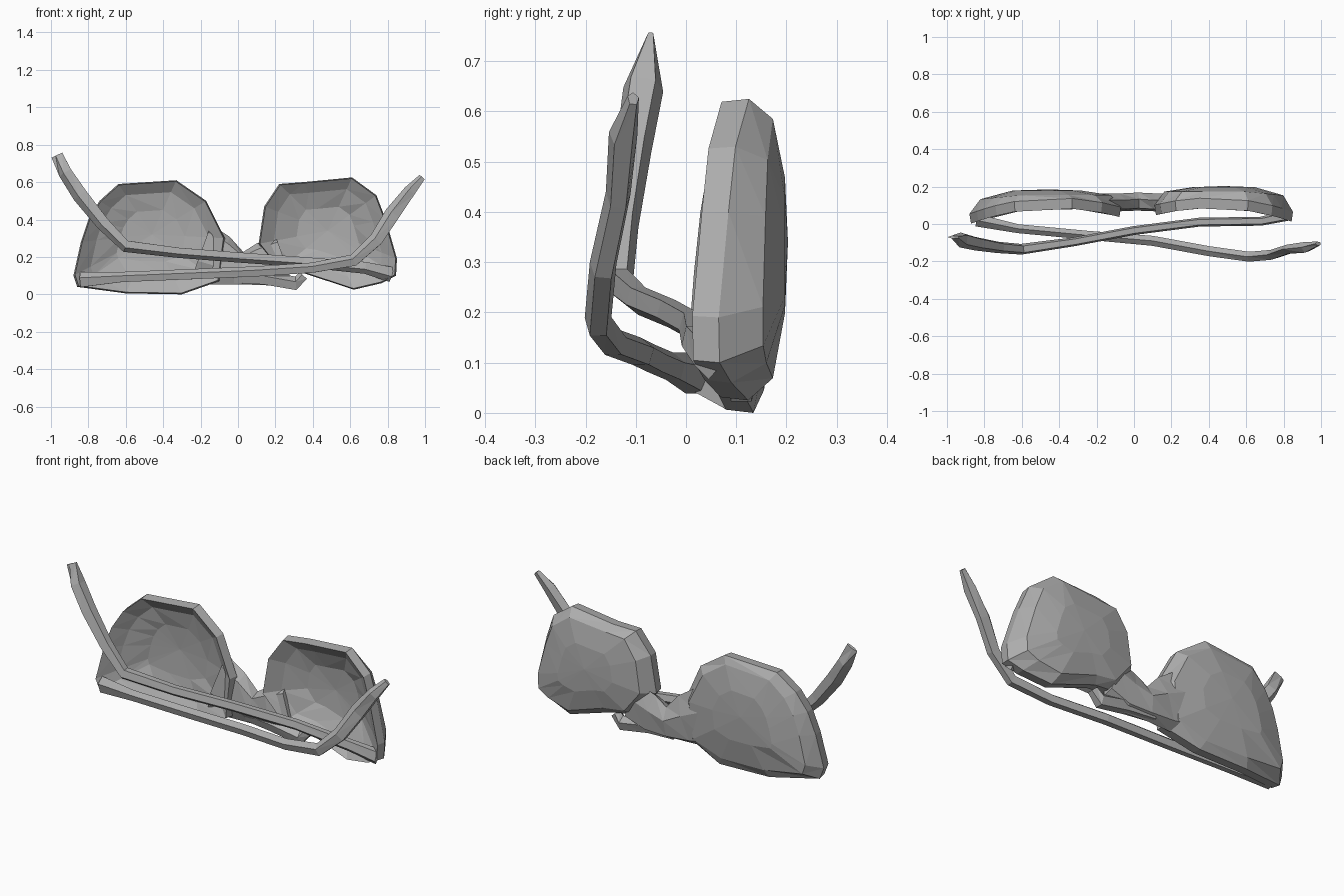
import bpy, bmesh, math
from mathutils import Vector

cube = bpy.data.objects.get("Cube")
if cube:
    bpy.data.objects.remove(cube, do_unlink=True)

grey = bpy.data.materials.new("plain grey")
grey.use_nodes = True
GREY = (0.42, 0.42, 0.42, 1)
grey.diffuse_color = GREY
grey.node_tree.nodes["Principled BSDF"].inputs["Base Color"].default_value = GREY


def finish(name, bm):
    bmesh.ops.recalc_face_normals(bm, faces=bm.faces)
    mesh = bpy.data.meshes.new(name)
    bm.to_mesh(mesh)
    bm.free()
    mesh.materials.append(grey)
    obj = bpy.data.objects.new(name, mesh)
    bpy.context.collection.objects.link(obj)
    return obj


def bridge_rings(bm, a, b):
    n = len(a)
    for i in range(n):
        j = (i + 1) % n
        bm.faces.new((a[i], a[j], b[j]))
        bm.faces.new((a[i], b[j], b[i]))


def fan(bm, ring, tip):
    for i in range(len(ring)):
        bm.faces.new((ring[i], ring[(i + 1) % len(ring)], tip))


def rim_y(x):
    """Front edge of the wraparound frame."""
    return 0.085 - 0.075 * ((abs(x) - 0.42) / 0.43) ** 2


def lens(name, outline, centre, depth):
    """Hollow-fronted, round-backed lens with its rim."""
    bm = bmesh.new()
    cx, cz = centre

    def ring(scale, y_of):
        out = []
        for x, z in outline:
            px, pz = cx + (x - cx) * scale, cz + (z - cz) * scale
            out.append(bm.verts.new((px, y_of(px), pz)))
        return out

    rings = [
        ring(0.45, lambda x: depth - 0.045),
        ring(0.78, lambda x: rim_y(x) + 0.04),
        ring(0.98, rim_y),
        ring(1.0, lambda x: rim_y(x) + 0.055),
        ring(0.86, lambda x: depth - 0.03 - 0.1 * max(0, abs(x) - 0.6)),
        ring(0.45, lambda x: depth - 0.006),
    ]
    for a, b in zip(rings, rings[1:]):
        bridge_rings(bm, a, b)
    fan(bm, rings[0], bm.verts.new((cx, depth - 0.035, cz)))
    fan(bm, rings[-1], bm.verts.new((cx, depth, cz)))
    return finish(name, bm)


def tube(name, path, sides=5):
    """Faceted bar through points of (x, y, z, half depth, half height)."""
    bm = bmesh.new()
    pts = [Vector(p[:3]) for p in path]
    rings = []
    for i, p in enumerate(path):
        tangent = (pts[min(i + 1, len(pts) - 1)] - pts[max(i - 1, 0)]).normalized()
        up = tangent.cross(Vector((0, 1, 0))).normalized()
        side = up.cross(tangent)
        ring = []
        for k in range(sides):
            a = math.tau * (k + 0.25) / sides
            ring.append(bm.verts.new(pts[i] + side * math.cos(a) * p[3]
                                     + up * math.sin(a) * p[4]))
        rings.append(ring)
    for a, b in zip(rings, rings[1:]):
        bridge_rings(bm, a, b)
    bm.faces.new(rings[0])
    bm.faces.new(rings[-1])
    return finish(name, bm)


# Lenses, resting on the brow edge
lens("left_lens", [
    (0.11, 0.27), (0.14, 0.47), (0.22, 0.59), (0.35, 0.60), (0.61, 0.625),
    (0.74, 0.53), (0.79, 0.40), (0.85, 0.19), (0.845, 0.10), (0.77, 0.06),
    (0.62, 0.025), (0.36, 0.11), (0.22, 0.13)], (0.48, 0.34), 0.203)
lens("right_lens", [
    (-0.07, 0.30), (-0.17, 0.50), (-0.33, 0.61), (-0.64, 0.59), (-0.74, 0.50),
    (-0.80, 0.40), (-0.84, 0.28), (-0.88, 0.10), (-0.86, 0.04), (-0.60, 0.005),
    (-0.30, 0.0), (-0.10, 0.07)], (-0.46, 0.32), 0.185)

# Nose bridge and the small brow tab beside it
tube("nose_bridge", [
    (-0.20, 0.115, 0.22, 0.05, 0.17), (-0.09, 0.115, 0.18, 0.05, 0.14),
    (0.02, 0.12, 0.14, 0.05, 0.09), (0.13, 0.115, 0.16, 0.05, 0.12),
    (0.24, 0.12, 0.20, 0.045, 0.12)], 6)
tube("brow_tab", [
    (-0.02, 0.12, 0.09, 0.035, 0.035), (0.14, 0.11, 0.085, 0.04, 0.04),
    (0.31, 0.11, 0.055, 0.035, 0.04), (0.35, 0.11, 0.10, 0.025, 0.03)])

# Folded arms crossing in front, tips curling up
tube("left_arm", [
    (0.82, 0.045, 0.11, 0.03, 0.045), (0.68, 0.015, 0.145, 0.025, 0.035),
    (0.35, 0.01, 0.175, 0.025, 0.03), (0.0, -0.035, 0.20, 0.025, 0.03),
    (-0.32, -0.095, 0.225, 0.025, 0.03), (-0.60, -0.135, 0.26, 0.03, 0.035),
    (-0.72, -0.125, 0.38, 0.032, 0.04), (-0.84, -0.105, 0.53, 0.038, 0.045),
    (-0.92, -0.085, 0.65, 0.042, 0.04), (-0.965, -0.07, 0.745, 0.008, 0.035)])
tube("right_arm", [
    (-0.84, 0.02, 0.075, 0.035, 0.045), (-0.62, -0.025, 0.09, 0.025, 0.03),
    (-0.25, -0.06, 0.105, 0.025, 0.03), (0.10, -0.09, 0.12, 0.028, 0.03),
    (0.40, -0.145, 0.14, 0.028, 0.03), (0.62, -0.175, 0.18, 0.028, 0.035),
    (0.74, -0.165, 0.29, 0.028, 0.04), (0.83, -0.135, 0.43, 0.026, 0.045),
    (0.92, -0.125, 0.55, 0.03, 0.035), (0.985, -0.105, 0.625, 0.012, 0.02)])
